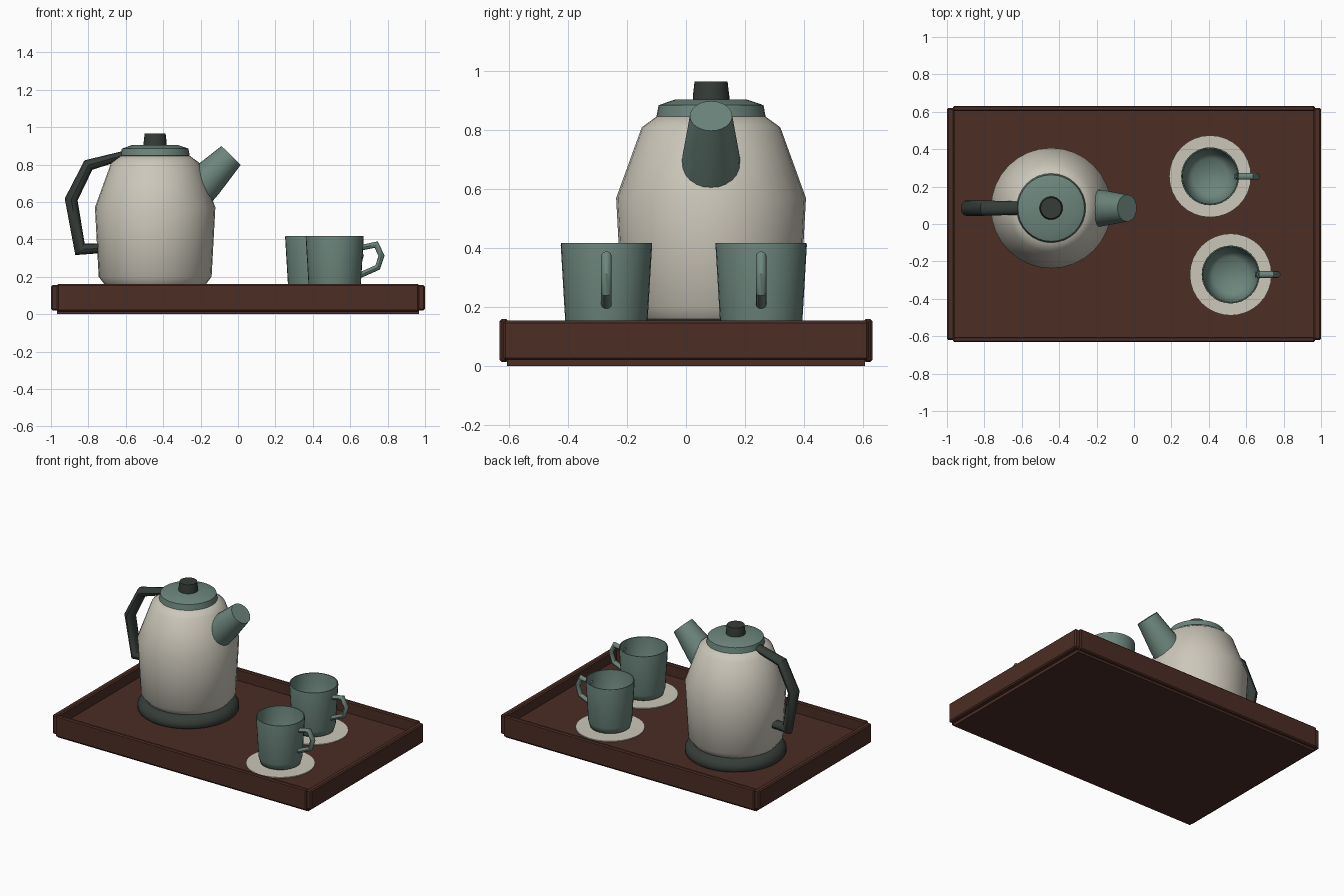
import bpy, bmesh, math
from mathutils import Vector, Matrix

if "Cube" in bpy.data.objects:
    bpy.data.objects.remove(bpy.data.objects["Cube"], do_unlink=True)


def material(name, rgb):
    m = bpy.data.materials.new(name)
    m.use_nodes = True
    m.diffuse_color = (*rgb, 1)
    m.node_tree.nodes["Principled BSDF"].inputs["Base Color"].default_value = (*rgb, 1)
    return m


BROWN = material("dark_wood", (0.072, 0.026, 0.018))
CREAM = material("cream", (0.60, 0.57, 0.49))
GREEN = material("sage_green", (0.15, 0.235, 0.20))
DARK = material("charcoal_green", (0.036, 0.046, 0.039))


def finish(bm, name, mat, angle=None):
    bmesh.ops.recalc_face_normals(bm, faces=bm.faces)
    me = bpy.data.meshes.new(name)
    bm.to_mesh(me)
    bm.free()
    me.materials.append(mat)
    ob = bpy.data.objects.new(name, me)
    bpy.context.collection.objects.link(ob)
    if angle:
        bpy.ops.object.select_all(action="DESELECT")
        ob.select_set(True)
        bpy.context.view_layer.objects.active = ob
        bpy.ops.object.shade_smooth_by_angle(angle=math.radians(angle))
    return ob


def skin(bm, rings):
    """Bridge successive vertex rings and cap both ends."""
    n = len(rings[0])
    for a, b in zip(rings, rings[1:]):
        for i in range(n):
            j = (i + 1) % n
            bm.faces.new((a[i], a[j], b[j], b[i]))
    bm.faces.new(rings[0])
    bm.faces.new(rings[-1])


def lathe(name, profile, mat, at, angle=60, segs=32, axis=(0, 0, 1)):
    """Turn (radius, height) points about an axis through a point."""
    bm = bmesh.new()
    turn = Vector((0, 0, 1)).rotation_difference(Vector(axis)).to_matrix()
    rings = []
    for r, h in profile:
        rings.append([bm.verts.new(Vector(at) + turn @ Vector((
            r * math.cos(math.tau * i / segs), r * math.sin(math.tau * i / segs), h)))
            for i in range(segs)])
    skin(bm, rings)
    return finish(bm, name, mat, angle)


def tube(name, path, mat, at, segs=12, angle=35):
    """Mitred round tube along (x, z, radius_in_plane, radius_y) points."""
    bm = bmesh.new()
    pts = [Vector((p[0], 0, p[1])) for p in path]
    rings = []
    for k, p in enumerate(pts):
        before = (p - pts[max(k - 1, 0)]).normalized()
        after = (pts[min(k + 1, len(pts) - 1)] - p).normalized()
        tangent = (before + after).normalized()
        side = tangent.cross(Vector((0, 1, 0)))
        mitre = 1 / max(tangent.dot(after if after.length else before), 0.5)
        ru, rv = path[k][2] * mitre, path[k][3]
        rings.append([bm.verts.new(Vector(at) + p
                      + side * ru * math.cos(math.tau * i / segs)
                      + Vector((0, 1, 0)) * rv * math.sin(math.tau * i / segs))
                      for i in range(segs)])
    skin(bm, rings)
    return finish(bm, name, mat, angle)


def box(name, lo, hi, mat, bevel=0.0):
    bm = bmesh.new()
    lo, hi = Vector(lo), Vector(hi)
    size = hi - lo
    bmesh.ops.create_cube(bm, size=1, matrix=Matrix.Translation((lo + hi) / 2)
                          @ Matrix.Diagonal((*size, 1)))
    if bevel:
        bmesh.ops.bevel(bm, geom=bm.edges[:], offset=bevel, segments=1, affect="EDGES")
    return finish(bm, name, mat)


# Tray: floor slab and four walls
box("tray_floor", (-0.967, -0.607, 0), (0.967, 0.607, 0.08), BROWN)
for s, side in ((-1, "right"), (1, "left")):
    xs = sorted((s * 0.96, s))
    box("tray_wall_" + side, (xs[0], -0.62, 0.02), (xs[1], 0.62, 0.155), BROWN, 0.008)
for s, side in ((-1, "front"), (1, "back")):
    ys = sorted((s * 0.603, s * 0.632))
    box("tray_wall_" + side, (-0.968, ys[0], 0.014), (0.968, ys[1], 0.16), BROWN, 0.007)

# Kettle: stand, body, lid and knob turned about one axis
POT = (-0.443, 0.085, 0)
lathe("kettle_stand", [(0.315, 0.08), (0.322, 0.09), (0.322, 0.115), (0.305, 0.145),
                       (0.27, 0.16)], DARK, POT)
lathe("kettle_body", [(0.26, 0.14), (0.275, 0.165), (0.302, 0.20), (0.322, 0.57),
                      (0.235, 0.81), (0.18, 0.85)], CREAM, POT)
lathe("kettle_lid", [(0.175, 0.843), (0.185, 0.847), (0.178, 0.885), (0.12, 0.905)],
      GREEN, POT)
lathe("kettle_knob", [(0.062, 0.895), (0.062, 0.915), (0.056, 0.965)], DARK, POT)

# Kettle spout and handle
lathe("kettle_spout", [(0.102, -0.02), (0.097, 0.06), (0.072, 0.25)], GREEN,
      (-0.212, POT[1], 0.67), segs=24, axis=(0.7, 0, 0.714))
tube("kettle_handle", [(-0.60, 0.853, 0.022, 0.035), (-0.80, 0.797, 0.03, 0.041),
                       (-0.892, 0.613, 0.033, 0.043), (-0.845, 0.347, 0.03, 0.041),
                       (-0.72, 0.352, 0.025, 0.038)], DARK, (0, POT[1], 0))

# Two cups on saucers
for name, x, y in (("back", 0.407, 0.255), ("front", 0.517, -0.27)):
    at = (x, y, 0)
    lathe(name + "_saucer", [(0.14, 0.078), (0.219, 0.084), (0.219, 0.09), (0.13, 0.088)],
          CREAM, at)
    lathe(name + "_cup", [(0.10, 0.086), (0.128, 0.10), (0.139, 0.14), (0.155, 0.41),
                          (0.154, 0.418), (0.148, 0.418), (0.132, 0.15), (0.095, 0.105)],
          GREEN, at)
    loop = ((0.14, 0.355), (0.222, 0.372), (0.25, 0.312), (0.23, 0.25), (0.135, 0.208))
    tube(name + "_cup_handle", [(px, pz, 0.015, 0.018) for px, pz in loop], GREEN, at)
